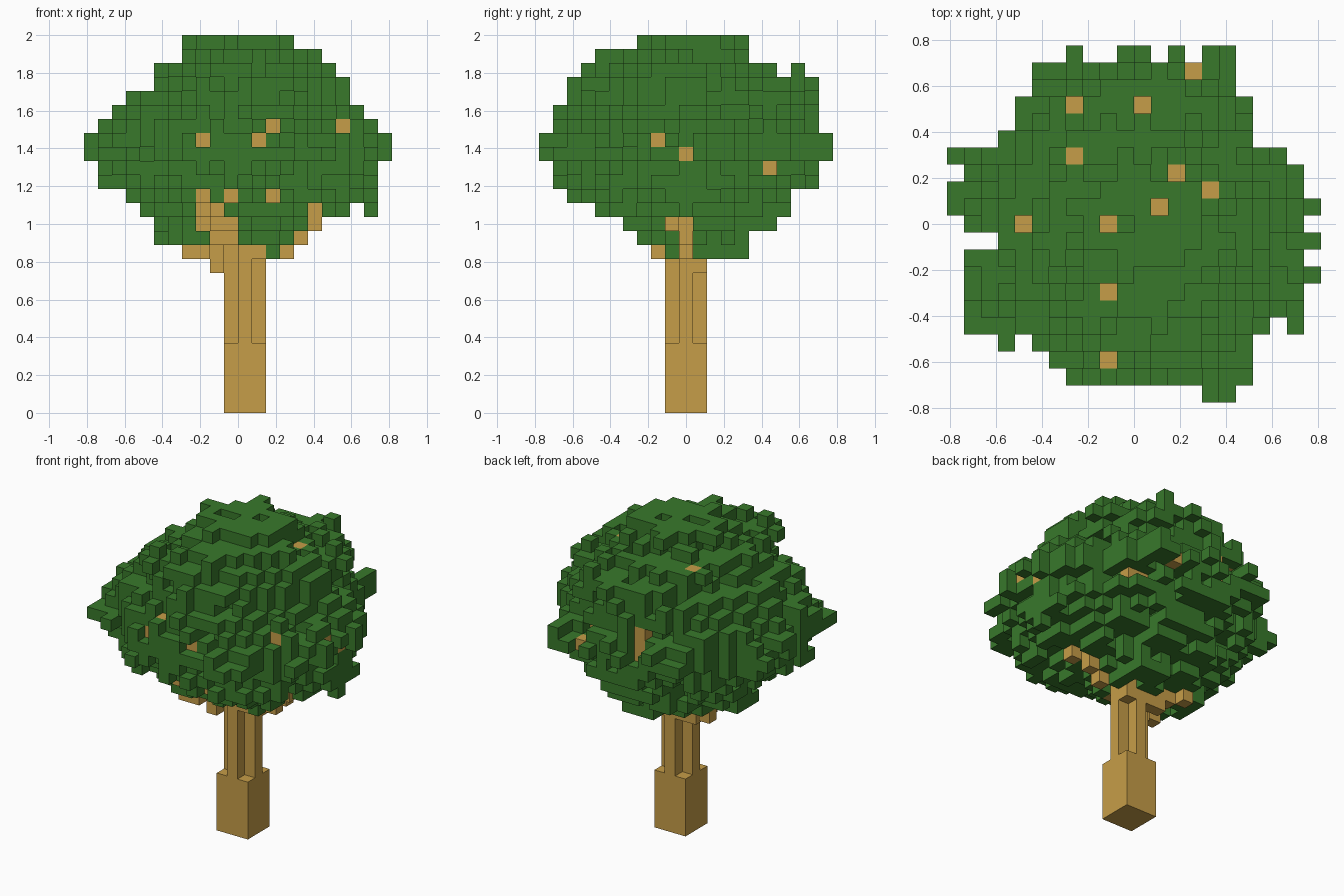
import bpy, bmesh, random
from mathutils import Vector, noise

random.seed(7)
U = 2 / 27                      # edge length of one block

if "Cube" in bpy.data.objects:
    bpy.data.objects.remove(bpy.data.objects["Cube"], do_unlink=True)


def material(name, rgb):
    mat = bpy.data.materials.new(name)
    mat.use_nodes = True
    color = (*rgb, 1)
    mat.diffuse_color = color
    mat.node_tree.nodes["Principled BSDF"].inputs["Base Color"].default_value = color
    return mat


def box(xs, ys, zs):
    """Set of blocks filling inclusive index ranges."""
    return {(x, y, z) for x in range(xs[0], xs[1] + 1)
            for y in range(ys[0], ys[1] + 1) for z in range(zs[0], zs[1] + 1)}


DIRECTIONS = [Vector(d) for d in
              ((1, 0, 0), (-1, 0, 0), (0, 1, 0), (0, -1, 0), (0, 0, 1), (0, 0, -1))]


def neighbors(cell):
    return [tuple(int(c + s) for c, s in zip(cell, d)) for d in DIRECTIONS]


def build(name, cells, solid, mat):
    """Mesh of only the block faces that are open to the air."""
    bm = bmesh.new()
    for cell in sorted(cells):
        center = Vector(cell) + Vector((0.5, 0, 0.5))
        for d, beside in zip(DIRECTIONS, neighbors(cell)):
            if beside in solid:
                continue
            a = Vector((d.y, d.z, d.x)) / 2
            b = d.cross(a)
            corners = (-a - b, a - b, a + b, b - a)
            bm.faces.new([bm.verts.new((center + d / 2 + c) * U) for c in corners])
    bmesh.ops.remove_doubles(bm, verts=bm.verts, dist=U / 50)
    mesh = bpy.data.meshes.new(name)
    bm.to_mesh(mesh)
    bm.free()
    mesh.materials.append(mat)
    bpy.context.collection.objects.link(bpy.data.objects.new(name, mesh))


# Crown layers from the bottom up: first and last block in x, then in y
FIRST_LAYER = 11
LAYERS = [(-1, 2, -1, 4), (-6, 3, -3, 4), (-6, 5, -4, 6), (-7, 7, -6, 7),
          (-8, 9, -8, 7), (-10, 9, -9, 9), (-10, 9, -9, 9), (-11, 10, -10, 10),
          (-11, 10, -10, 10), (-10, 9, -9, 9), (-9, 8, -9, 9), (-8, 7, -8, 9),
          (-6, 7, -8, 9), (-6, 6, -7, 6), (-4, 5, -6, 4), (-4, 3, -3, 4)]
# Plan outline from front to back: first and last block in x
FIRST_ROW = -10
ROWS = [(4, 5), (-4, 6), (-5, 6), (-6, 6), (-10, 7), (-10, 9), (-10, 9),
        (-10, 10), (-10, 10), (-8, 10), (-10, 10), (-11, 10), (-11, 9), (-10, 9),
        (-11, 8), (-8, 6), (-7, 6), (-7, 6), (-6, 5), (-6, 5), (-4, 5)]

# Roundness of every block inside the outlines: 0 at the core, 1 at the rim
roundness = {}
for z, (x0, x1, y0, y1) in enumerate(LAYERS, FIRST_LAYER):
    for x, y, _ in box((x0, x1), (y0, y1), (z, z)):
        r0, r1 = ROWS[y - FIRST_ROW]
        if r0 <= x <= r1:
            u = (2 * x - x0 - x1) / (x1 - x0 + 1)
            v = (2 * y - y0 - y1) / (y1 - y0 + 1)
            roundness[x, y, z] = u * u + v * v

# Crown core: rounded layers with a lumpy surface, rougher underneath
leaves = set()
for cell, r in roundness.items():
    rough = 0.5 if cell[2] < 17 else 0.3
    limit = 0.8 if cell[2] < 25 else 0.6
    if r < limit + rough * noise.noise(Vector(cell) * 0.61):
        leaves.add(cell)

# Small cross-shaped leaf tufts and pits scattered over the surface
surface = sorted(c for c in leaves if any(n not in leaves for n in neighbors(c)))
for cell in surface:
    chance = random.random()
    if chance < 0.17:
        leaves.update(n for n in neighbors(cell) if n in roundness)
    elif chance > 0.9:
        leaves.discard(cell)


def reach(cells):
    """Fill the roundest of the given blocks, and one beside it toward the core."""
    best = min(cells, key=lambda c: roundness[c] + random.uniform(0, 0.06))
    inner = [n for n in neighbors(best) if n in roundness]
    leaves.update((best, min(inner, key=roundness.get)))


# Twigs that carry the crown out to its full outline
for z, (x0, x1, y0, y1) in enumerate(LAYERS, FIRST_LAYER):
    layer = [c for c in roundness if c[2] == z]
    for axis in (0, 1):
        spread = [c[axis] for c in layer]
        for end in (min(spread), max(spread)):
            reach([c for c in layer if c[axis] == end])
for y, ends in enumerate(ROWS, FIRST_ROW):
    for end in ends:
        reach([c for c in roundness if c[0] == end and c[1] == y])
leaves -= {c for c in leaves if not any(n in leaves for n in neighbors(c))}
leaves |= box((9, 9), (0, 0), (14, 16)) | box((3, 3), (8, 8), (23, 24))

# Wide front and back edges of the crown, and loose corner tufts
leaves |= box((2, 5), (10, 10), (18, 18)) | box((-6, 5), (9, 9), (18, 18))
leaves |= box((-4, 6), (-9, -9), (18, 18))
leaves |= {(-8, -7, 18), (9, -6, 18), (-10, 4, 18), (2, -1, 11)}

# Trunk: square foot, cross-shaped stem
wood = box((-1, 1), (-1, 1), (0, 4))
wood |= box((-1, 1), (0, 0), (5, 12)) | box((0, 0), (-1, 1), (5, 12))
wood |= box((1, 1), (1, 1), (10, 11)) | box((1, 1), (-1, -1), (11, 11))

# Forks under the crown, with the leaves cleared around the side branch
wood |= box((-2, -1), (1, 1), (10, 10)) | {(-2, 1, 11), (-3, 1, 11), (-4, 2, 11)}
wood |= {(-2, -1, 10), (-2, -1, 11), (-3, -2, 11), (-4, -2, 11)}
wood |= {(3, 0, 11), (4, 0, 12), (4, 0, 13)} | box((5, 5), (-1, -1), (13, 14))
leaves -= box((5, 7), (0, 0), (11, 13)) | box((6, 7), (-1, -1), (13, 13))
leaves -= box((5, 5), (-8, -2), (13, 14)) | box((-1, -1), (-3, -1), (11, 11))
leaves |= {(6, -1, 14)}

# Branch ends showing through gaps: axis, side seen from, whether leaves close
# around the ends, and spots on the other two axes
GAPS = [(2, 1, True, [(-4, 7), (0, 7), (-4, 4), (2, 3), (4, 2), (1, 1), (-7, 0),
                      (-2, 0), (-2, -4), (-2, -8)]),
        (1, 1, False, [(4, 17), (5, 17), (3, 18), (3, 19), (-2, 18), (-2, 19),
                       (-2, 20)]),
        (0, 1, True, [(-2, 19), (0, 18)]),
        (1, -1, True, [(-3, 19), (1, 19), (2, 20), (7, 20), (-3, 15), (-1, 15),
                       (2, 15), (-3, 13), (-2, 13), (-3, 14), (-2, 14), (-2, 12),
                       (-1, 12), (-1, 13)])]


def across(cell, axis):
    return cell[:axis] + cell[axis + 1:]


for axis, side, closed, spots in GAPS:
    for spot in spots:
        line = sorted((c for c in leaves if across(c, axis) == spot),
                      key=lambda c: -side * c[axis])
        if line:
            end = line[min(1, len(line) - 1)]
            leaves.discard(line[0])
            wood.add(end)
            if closed:
                leaves.update(n for n in neighbors(end)
                              if n in roundness and across(n, axis) not in spots)

leaves -= wood
solid = leaves | wood
build("trunk_and_branches", wood, solid, material("bark_tan", (0.565, 0.34, 0.065)))
build("leaf_crown", leaves, solid, material("leaf_green", (0.04, 0.19, 0.024)))
